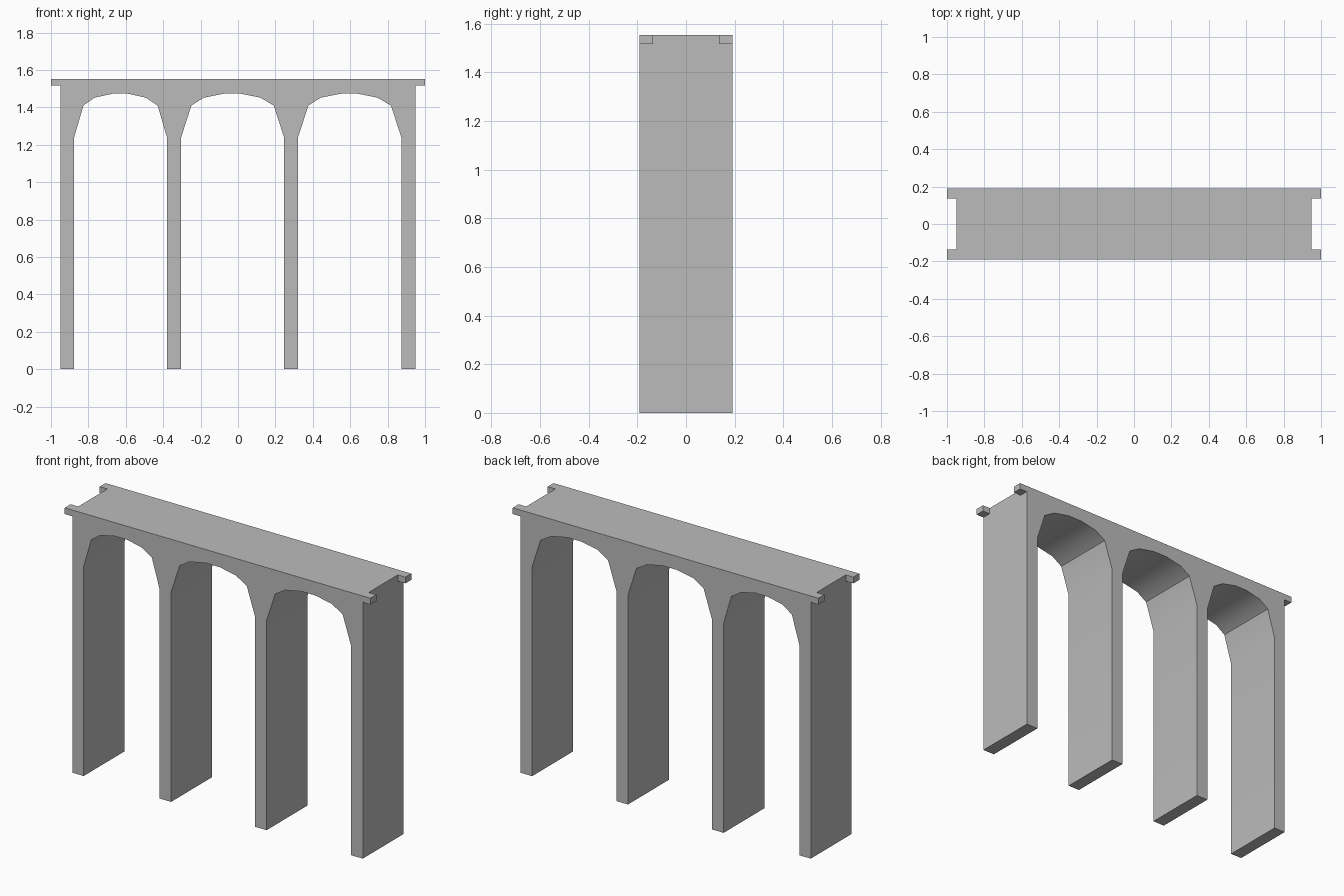
import bpy
import bmesh
from math import radians

if "Cube" in bpy.data.objects:
    bpy.data.objects.remove(bpy.data.objects["Cube"], do_unlink=True)

TOP = 1.553
HALF_DEPTH = 0.191
END = 0.95

stone = bpy.data.materials.new("grey_stone")
stone.use_nodes = True
stone.diffuse_color = (0.5, 0.5, 0.5, 1)
bsdf = next(n for n in stone.node_tree.nodes if n.type == "BSDF_PRINCIPLED")
bsdf.inputs["Base Color"].default_value = (0.5, 0.5, 0.5, 1)


def extrude_profile(name, points, y0, y1):
    """Extrude an x-z outline from y0 to y1."""
    bm = bmesh.new()
    face = bm.faces.new([bm.verts.new((x, y0, z)) for x, z in points])
    new = bmesh.ops.extrude_face_region(bm, geom=[face])["geom"]
    moved = [v for v in new if isinstance(v, bmesh.types.BMVert)]
    bmesh.ops.translate(bm, verts=moved, vec=(0, y1 - y0, 0))
    bmesh.ops.recalc_face_normals(bm, faces=bm.faces)
    mesh = bpy.data.meshes.new(name)
    bm.to_mesh(mesh)
    bm.free()
    mesh.materials.append(stone)
    obj = bpy.data.objects.new(name, mesh)
    bpy.context.collection.objects.link(obj)
    return obj


# Arch outline: fraction of the span and height
ARCH = [(0, 1.24), (0.1, 1.41), (0.22, 1.452), (0.415, 1.473),
        (0.58, 1.473), (0.77, 1.452), (0.9, 1.41), (1, 1.24)]
SPANS = [(-0.876, -0.38), (-0.304, 0.246), (0.321, 0.873)]

# Piers, arches and deck as one body
outline = [(END, 0), (END, TOP), (-END, TOP), (-END, 0)]
for left, right in SPANS:
    outline.append((left, 0))
    outline += [(left + (right - left) * f, z) for f, z in ARCH]
    outline.append((right, 0))
viaduct = extrude_profile("arched_viaduct", outline, -HALF_DEPTH, HALF_DEPTH)
bpy.ops.object.select_all(action="DESELECT")
viaduct.select_set(True)
bpy.context.view_layer.objects.active = viaduct
bpy.ops.object.shade_smooth_by_angle(angle=radians(30))

# Small ledges projecting from the deck corners
for side, sx in (("left", 1), ("right", -1)):
    for place, sy in (("front", -1), ("back", 1)):
        xs = (sx * END, sx)
        box = [(xs[0], TOP - 0.037), (xs[1], TOP - 0.037),
               (xs[1], TOP), (xs[0], TOP)]
        extrude_profile(f"{place}_{side}_ledge", box,
                        sy * 0.136, sy * HALF_DEPTH)
